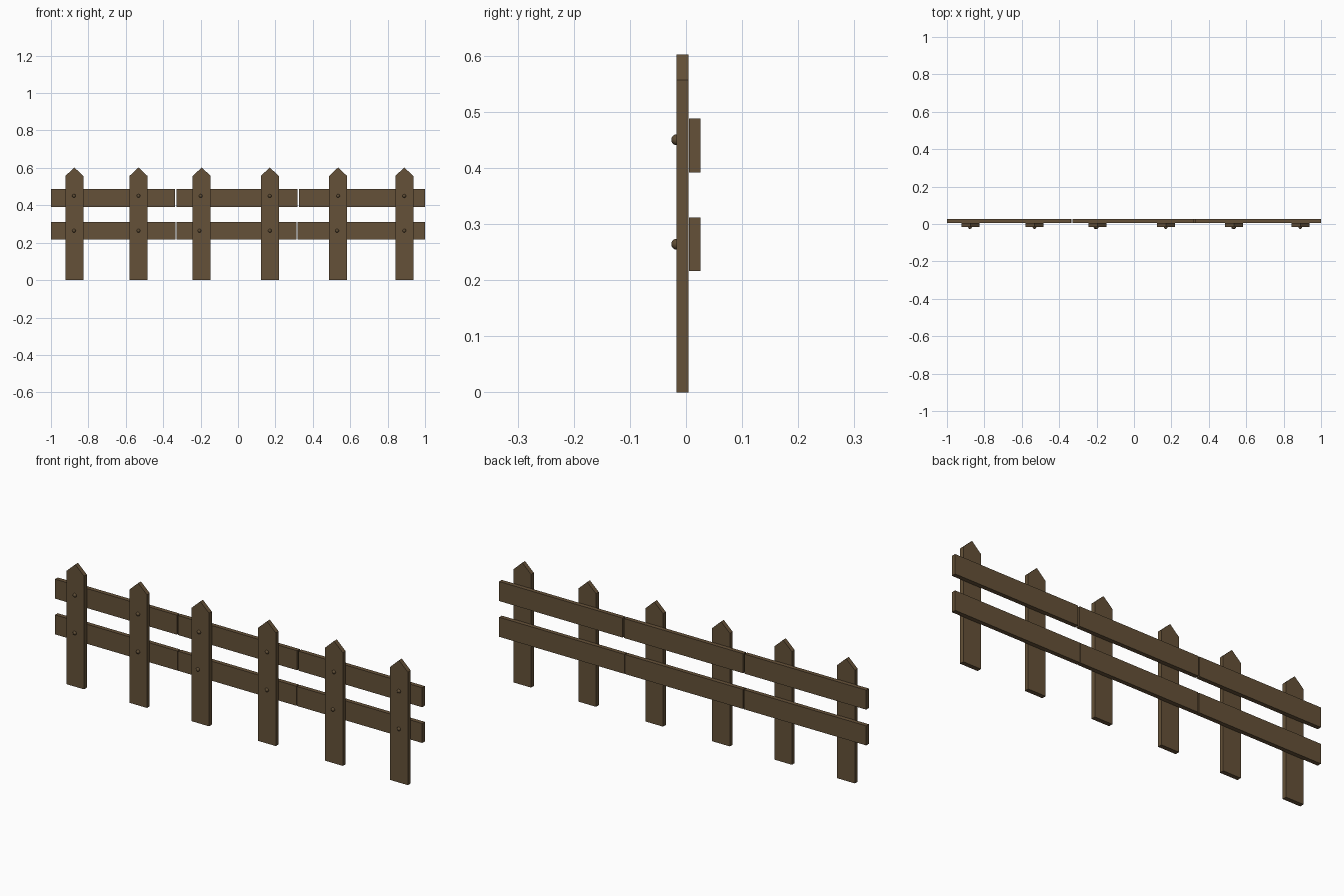
import bpy, bmesh, math
from mathutils import Matrix

if "Cube" in bpy.data.objects:
    bpy.data.objects.remove(bpy.data.objects["Cube"])

def material(name, rgb):
    m = bpy.data.materials.new(name)
    m.diffuse_color = (*rgb, 1)
    m.use_nodes = True
    m.node_tree.nodes["Principled BSDF"].inputs["Base Color"].default_value = m.diffuse_color
    return m

WOOD = material("brown_wood", (0.130, 0.083, 0.040))
NAIL = material("dark_nail", (0.110, 0.072, 0.035))

def finish(bm, name, mat):
    bmesh.ops.recalc_face_normals(bm, faces=bm.faces)
    me = bpy.data.meshes.new(name)
    bm.to_mesh(me)
    bm.free()
    me.materials.append(mat)
    ob = bpy.data.objects.new(name, me)
    bpy.context.collection.objects.link(ob)
    return ob

def board(name, profile, y0, y1):
    """Extrude an (x, z) outline from y0 to y1."""
    bm = bmesh.new()
    face = bm.faces.new([bm.verts.new((x, y0, z)) for x, z in profile])
    ext = bmesh.ops.extrude_face_region(bm, geom=[face])
    bmesh.ops.translate(bm, vec=(0, y1 - y0, 0),
                        verts=[v for v in ext["geom"] if isinstance(v, bmesh.types.BMVert)])
    return finish(bm, name, WOOD)

def nail(name, x, z):
    """Domed nail head facing the front."""
    bm = bmesh.new()
    bmesh.ops.create_uvsphere(bm, u_segments=12, v_segments=8, radius=0.0098)
    bmesh.ops.transform(bm, verts=bm.verts,
                        matrix=Matrix.Translation((x, -0.0165, z)) @ Matrix.Rotation(math.pi / 2, 4, 'X'))
    for f in bm.faces:
        f.smooth = True
    return finish(bm, name, NAIL)

# Pointed pickets with two nails each: (centre x, upper nail x, lower nail x)
W = 0.048
for i, (x, up, low) in enumerate([(-0.875, -0.877, -0.877), (-0.532, -0.532, -0.532),
                                  (-0.194, -0.200, -0.206), (0.170, 0.170, 0.170),
                                  (0.535, 0.535, 0.530), (0.889, 0.889, 0.889)], 1):
    board(f"picket_{i}", [(x - W, 0), (x + W, 0), (x + W, 0.557), (x, 0.602), (x - W, 0.557)],
          -0.017, 0.0045)
    nail(f"upper_nail_{i}", up, 0.450)
    nail(f"lower_nail_{i}", low, 0.264)

# Two rails, each of three planks with narrow gaps
RAILS = {"upper_rail": (0.392, 0.488, [(-1, -0.337), (-0.330, 0.319), (0.327, 1)]),
         "lower_rail": (0.216, 0.312, [(-1, -0.333), (-0.329, 0.314), (0.318, 1)])}
for name, (z0, z1, spans) in RAILS.items():
    for i, (x0, x1) in enumerate(spans, 1):
        board(f"{name}_{i}", [(x0, z0), (x1, z0), (x1, z1), (x0, z1)], 0.005, 0.026)
